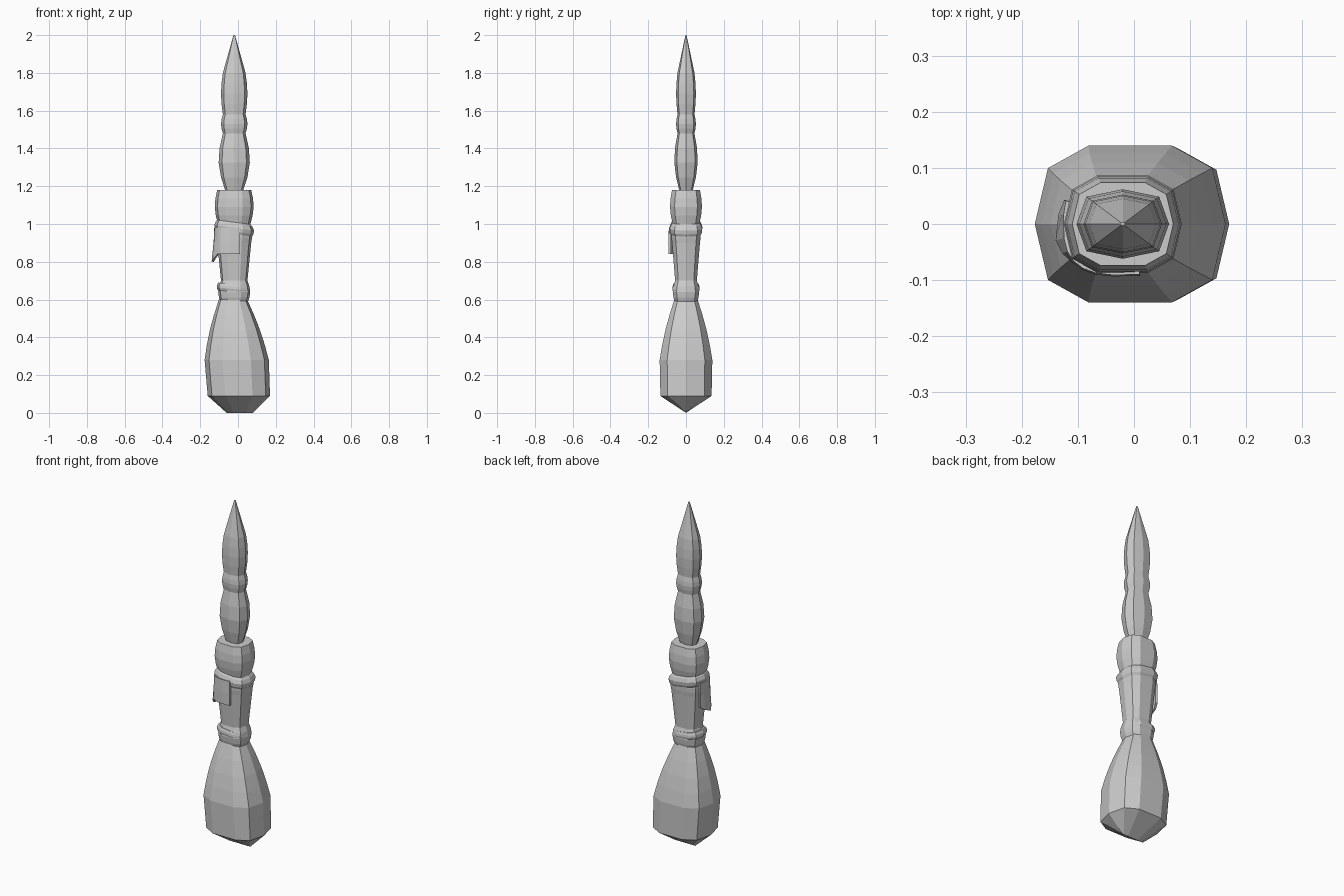
import bpy, bmesh
from math import cos, sin, pi, radians, copysign
from mathutils import Vector

if "Cube" in bpy.data.objects:
    bpy.data.objects.remove(bpy.data.objects["Cube"], do_unlink=True)


def make_object(name, bm):
    bmesh.ops.recalc_face_normals(bm, faces=bm.faces)
    mesh = bpy.data.meshes.new(name)
    bm.to_mesh(mesh)
    bm.free()
    obj = bpy.data.objects.new(name, mesh)
    bpy.context.collection.objects.link(obj)
    return obj


def squared(value, power):
    """Push a sine or cosine outwards, for a circle with squarer corners."""
    return copysign(abs(value) ** power, value)


def swelling_profile(height, radius, sections):
    """Chain sections (end height, end radius, swelling) into rings."""
    rings = [(height, radius)]
    for end_height, end_radius, swelling in sections:
        steps = 4 if swelling else 1
        for step in range(1, steps + 1):
            t = step / steps
            rings.append((height + (end_height - height) * t,
                          radius + (end_radius - radius) * t + swelling * sin(pi * t)))
        height, radius = end_height, end_radius
    return rings


def loft(name, rings, sides=10, flatness=.85, centre=-.02, lean=0, tilt=0, keel=False):
    """Skin the rings; a keel pinches the lowest ring into a ridge."""
    bm = bmesh.new()
    loops = []
    for height, radius in rings:
        depth = 0 if keel and not loops else radius * flatness
        middle = centre + lean * height
        loop = []
        for side in range(sides):
            angle = 2 * pi * side / sides
            x = squared(cos(angle), .7)
            y = squared(sin(angle), .7)
            loop.append(bm.verts.new((middle + radius * x, depth * y, height + tilt * x)))
        loops.append(loop)
    for lower, upper in zip(loops, loops[1:]):
        for i in range(sides):
            j = (i + 1) % sides
            bm.faces.new((lower[i], lower[j], upper[j], upper[i]))
    bm.faces.new(loops[0])
    bm.faces.new(loops[-1])
    bmesh.ops.remove_doubles(bm, verts=bm.verts, dist=.0005)
    return make_object(name, bm)


# Heavy club end, closing to a ridge underneath
club = swelling_profile(0, .07, [(.09, .165, 0), (.28, .17, 0), (.6, .075, .01)])
loft("club_end", club, centre=.01, lean=-.06, keel=True)

# Handle wrapped in cloth, with rolls and creases
handle = swelling_profile(.58, .07, [
    (.7, .07, .015), (.9, .09, 0), (1, .086, .007), (1.18, .09, .015)])
loft("wrapped_handle", handle)

# Slanted band and lower cord round the handle
band = swelling_profile(.94, .09, [(1.02, .08, .02)])
loft("slanted_band", band, tilt=-.015)
cord = swelling_profile(.63, .075, [(.68, .08, .01)])
loft("lower_cord", cord, centre=-.025, tilt=-.01)

# Blade, seated in the top of the handle
blade = swelling_profile(1.17, .045, [
    (1.48, .06, .03), (1.58, .06, .01), (1.8, .06, .01), (2, .004, 0)])
loft("blade", blade, sides=8, flatness=.75)

# Torn cloth flap, hanging to a point on the right side of the handle
bm = bmesh.new()
columns = []
for degrees in range(160, 290, 15):
    angle = radians(degrees)
    outward = Vector((.1 * squared(cos(angle), .7), .085 * squared(sin(angle), .7), 0))
    point = max(0, 1 - abs(degrees - 190) / 30)
    hem = .84 - .04 * point
    column = []
    for height, flare in ((.98, 1), (.91, 1.03), (hem, 1.03 + .12 * point)):
        column.append(bm.verts.new(outward * flare + Vector((-.02, 0, height))))
    columns.append(column)
for left, right in zip(columns, columns[1:]):
    for row in range(2):
        bm.faces.new((left[row], right[row], right[row + 1], left[row + 1]))
cloth = make_object("torn_flap", bm)
thickness = cloth.modifiers.new("Thickness", "SOLIDIFY")
thickness.thickness = .012
thickness.offset = 0
